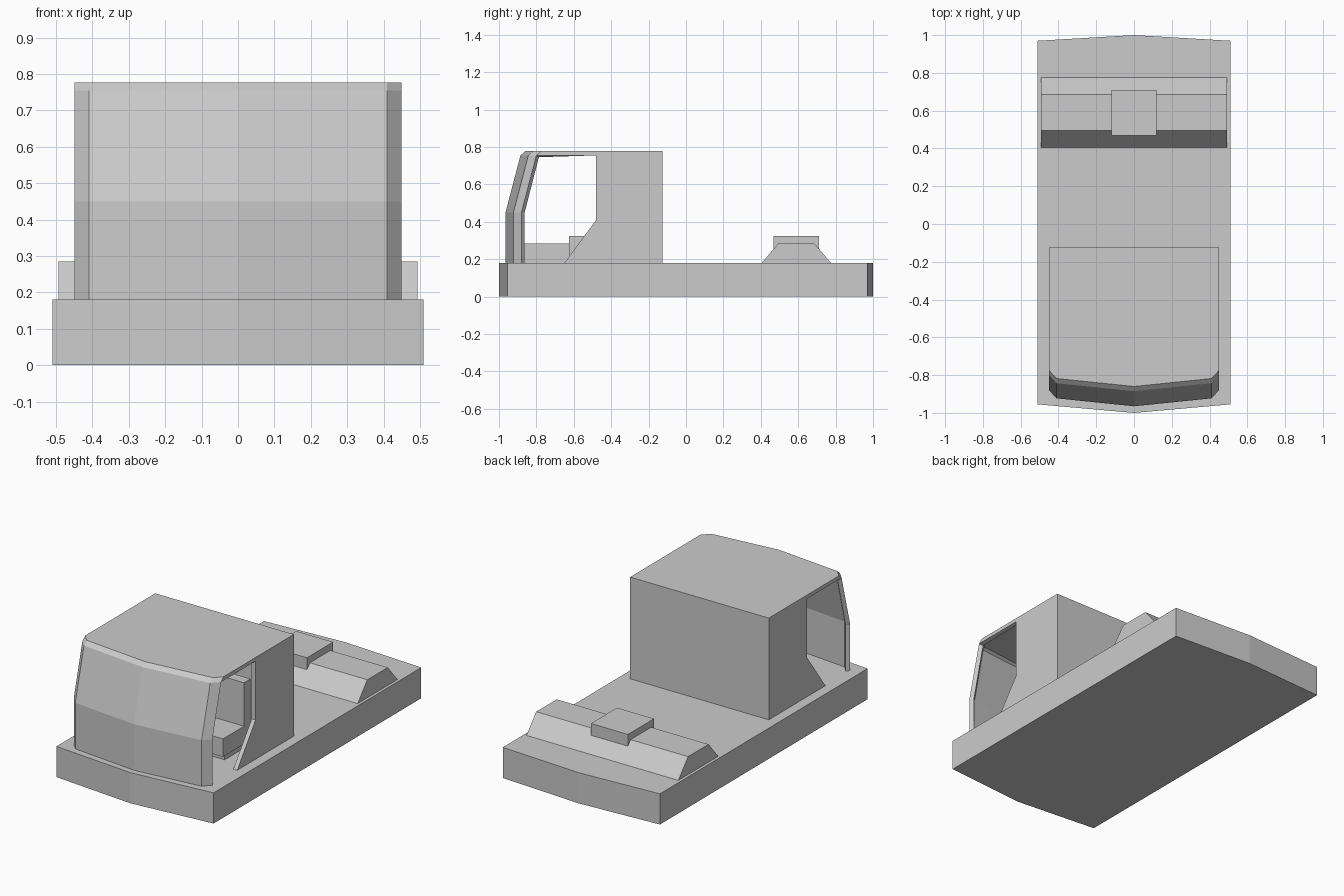
import bpy, bmesh

if "Cube" in bpy.data.objects:
    bpy.data.objects.remove(bpy.data.objects["Cube"])


def make(name, verts, faces):
    me = bpy.data.meshes.new(name)
    me.from_pydata(verts, [], faces)
    bm = bmesh.new()
    bm.from_mesh(me)
    bmesh.ops.remove_doubles(bm, verts=bm.verts, dist=1e-5)
    bmesh.ops.recalc_face_normals(bm, faces=bm.faces)
    bm.to_mesh(me)
    bm.free()
    ob = bpy.data.objects.new(name, me)
    bpy.context.collection.objects.link(ob)
    return ob


def prism(name, profile, a, b, axis):
    """Extrude a 2D profile from a to b along 'x' (yz profile) or 'z' (xy profile)."""
    n = len(profile)
    put = (lambda p, t: (t, p[0], p[1])) if axis == 'x' else (lambda p, t: (p[0], p[1], t))
    verts = [put(p, t) for t in (a, b) for p in profile]
    faces = [tuple(range(n)), tuple(range(n, 2 * n))]
    faces += [(i, (i + 1) % n, n + (i + 1) % n, n + i) for i in range(n)]
    return make(name, verts, faces)


def box(name, x, y, z):
    return prism(name, [(x[0], y[0]), (x[1], y[0]), (x[1], y[1]), (x[0], y[1])], *z, 'z')


# Flat chassis with slightly pointed ends
prism("chassis", [(-.51, -.955), (0, -1), (.51, -.955), (.51, .97), (0, 1), (-.51, .97)], 0, .18, 'z')

# Cab shell: front profile swept across faceted columns, plus roof and back
columns = [(-.45, .085), (-.41, .042), (0, 0), (.41, .042), (.45, .085)]
front = [(-.965, .18), (-.965, .45), (-.885, .755), (-.86, .777)]
rear = [(-.125, .777), (-.125, .18)]
rows = len(front) + len(rear)
verts, faces = [], []
for x, off in columns:
    verts += [(x, y + off, z) for y, z in front] + [(x, y, z) for y, z in rear]
for c in range(len(columns) - 1):
    for r in range(rows - 1):
        i = c * rows + r
        faces.append((i, i + 1, i + rows + 1, i + rows))

# Cab side panels with the open doorway cut out
side = [(-.8, .755), (-.775, .777), (-.125, .777), (-.125, .18),
        (-.65, .18), (-.48, .41), (-.48, .755)]
for x in (-.45, .45):
    start = len(verts)
    verts += [(x, y, z) for y, z in side]
    faces.append(tuple(range(start, start + len(side))))
cab = make("cab_shell", verts, faces)
wall = cab.modifiers.new("wall", 'SOLIDIFY')
wall.thickness = .025
wall.offset = -1

# Cab interior: centre console and a seat on each side
box("console", (-.1, .1), (-.92, -.4), (.18, .285))
for label, s in (("left", -1), ("right", 1)):
    xs = sorted((s * .1, s * .34))
    box(label + "_seat_cushion", xs, (-.625, -.37), (.22, .325))
    box(label + "_seat_base", sorted((s * .12, s * .32)), (-.58, -.39), (.18, .22))
    box(label + "_seat_back", xs, (-.43, -.37), (.325, .58))

# Rear coupling ramp and plate
prism("rear_ramp", [(.405, .18), (.495, .285), (.685, .285), (.775, .18)], -.493, .493, 'x')
box("coupling_plate", (-.12, .12), (.468, .71), (.255, .325))
